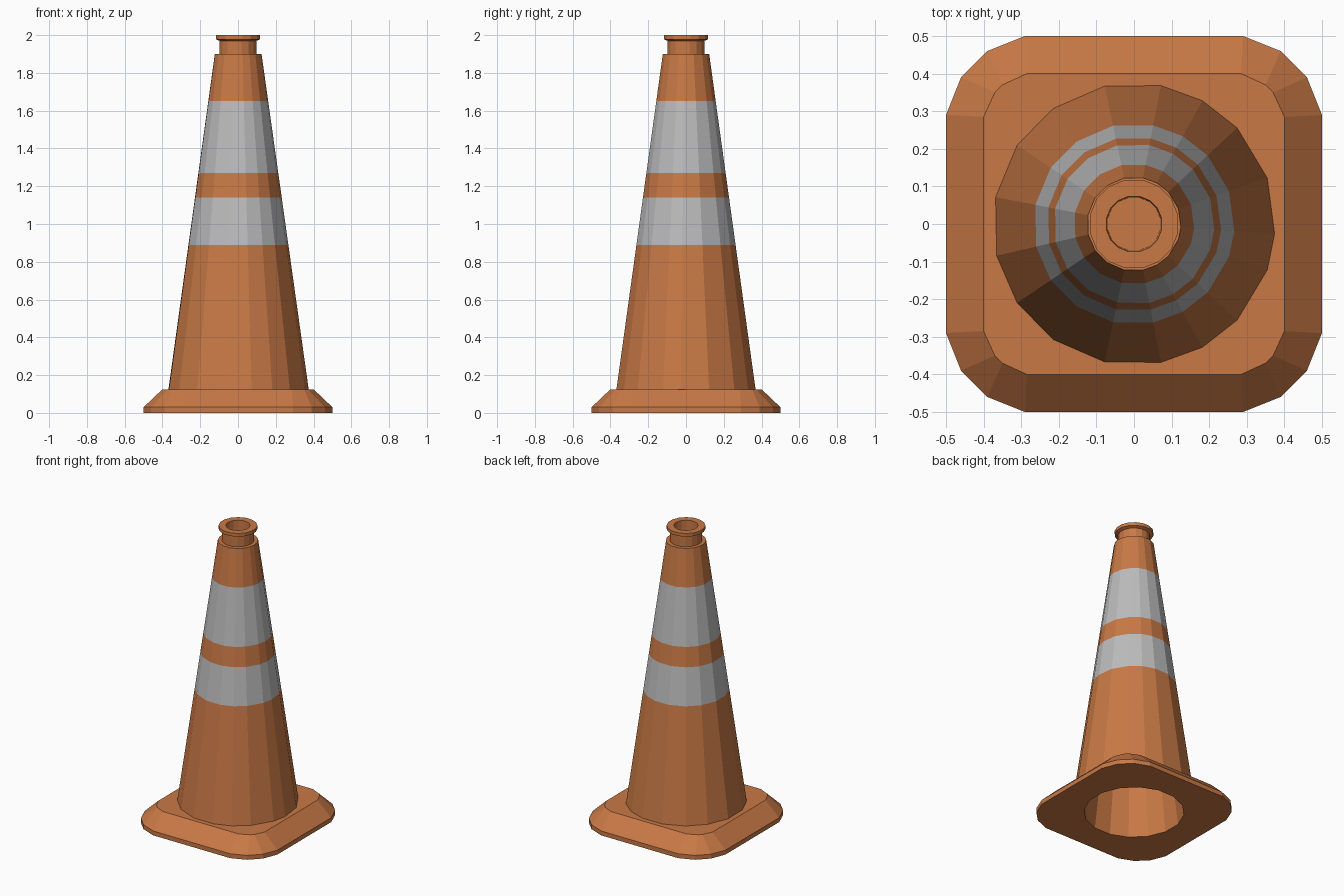
import bpy
from math import radians, cos, sin

if "Cube" in bpy.data.objects:
    bpy.data.objects.remove(bpy.data.objects["Cube"])


def material(name, color):
    m = bpy.data.materials.new(name)
    m.diffuse_color = color
    m.use_nodes = True
    m.node_tree.nodes["Principled BSDF"].inputs["Base Color"].default_value = m.diffuse_color
    return m


orange = material("orange_plastic", (0.58, 0.19, 0.06, 1))
silver = material("reflective_grey", (0.50, 0.50, 0.50, 1))


def circle(angles, r, z):
    return [(r * cos(radians(a)), r * sin(radians(a)), z) for a in angles]


def rounded_square(corner, z):
    # turn the points of one corner through four quadrants
    pts = []
    for q in range(4):
        c, s = round(cos(radians(90 * q))), round(sin(radians(90 * q)))
        pts += [(x * c - y * s, x * s + y * c, z) for x, y in corner]
    return pts


def loft(name, rings, grey=(), cap_first=False, cap_last=False):
    n = len(rings[0])
    verts = [p for ring in rings for p in ring]
    faces, mats = [], []
    for k in range(len(rings) - 1):
        for i in range(n):
            j = (i + 1) % n
            faces.append((k * n + i, k * n + j, (k + 1) * n + j, (k + 1) * n + i))
            mats.append(1 if k in grey else 0)
    if cap_first:
        faces.append(tuple(reversed(range(n))))
        mats.append(0)
    if cap_last:
        faces.append(tuple(range((len(rings) - 1) * n, len(rings) * n)))
        mats.append(0)
    mesh = bpy.data.meshes.new(name)
    mesh.from_pydata(verts, [], faces)
    mesh.materials.append(orange)
    mesh.materials.append(silver)
    mesh.polygons.foreach_set("material_index", mats)
    mesh.update()
    ob = bpy.data.objects.new(name, mesh)
    bpy.context.collection.objects.link(ob)
    return ob


# Base plate with the hollow underside
even = [11.25 + 22.5 * i for i in range(16)]
outer = [(0.5, 0.29), (0.46, 0.39), (0.39, 0.46), (0.29, 0.5)]
inner = [(0.4, 0.285), (0.37, 0.35), (0.35, 0.37), (0.285, 0.4)]
loft("base", [
    circle(even, 0.075, 1.84),
    circle(even, 0.31, 0.0),
    rounded_square(outer, 0.0),
    rounded_square(outer, 0.03),
    rounded_square(inner, 0.125),
    circle(even, 0.36, 0.125),
], cap_first=True)

# Tapered body with two reflective bands and the shoulder
sides = [-167, -146, -125, -102, -79, -61, -43, -19, -4, 19, 43, 61, 79, 102, 125, 146, 169]
heights = [0.125, 0.89, 1.14, 1.27, 1.65, 1.9]
body = [circle(sides, 0.375 - 0.25 * (z - 0.125) / 1.775, z) for z in heights]
body.append(circle(sides, 0.095, 1.9))
loft("cone_body", body, grey=(1, 3))

# Neck, lip and the recess in the top
profile = [(0.10, 1.9), (0.10, 1.97), (0.12, 1.978), (0.12, 2.0), (0.075, 2.0), (0.072, 1.88)]
loft("neck_and_lip", [circle(even, r, z) for r, z in profile], cap_last=True)
